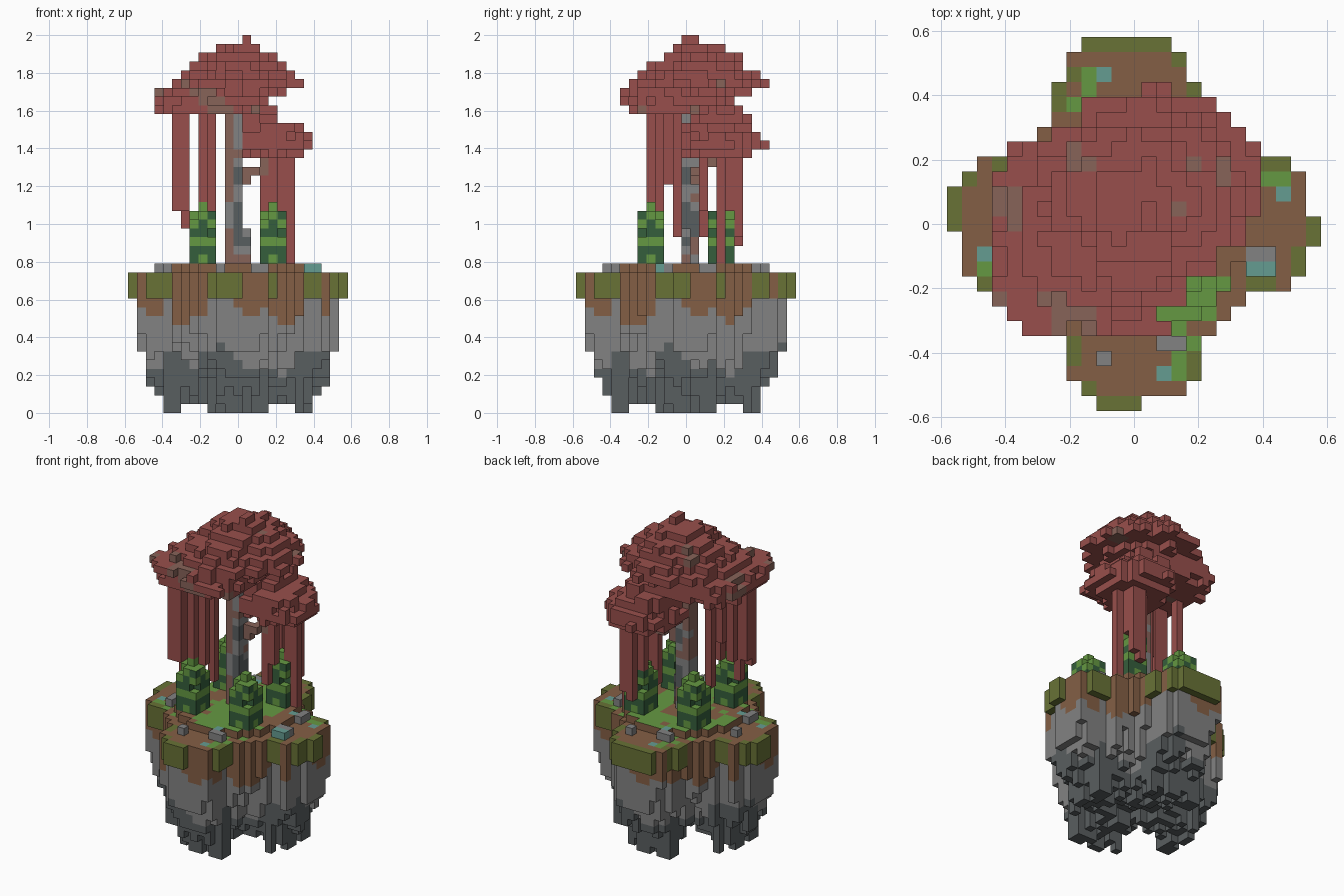
import bpy, bmesh, math, random
from mathutils import Vector, noise

if "Cube" in bpy.data.objects:
    bpy.data.objects.remove(bpy.data.objects["Cube"], do_unlink=True)

random.seed(7)
V = 2 / 43          # edge of one block
GROUND = 16         # first layer above the low rim

PALETTE = {
    "leaf red": "984F4C", "bark brown": "876359", "soil brown": "845F45",
    "moss olive": "687236", "grass green": "659942", "bush dark green": "355E3C",
    "pale stone": "828282", "deep stone": "595E60", "crystal teal": "659C91",
}


def linear(code):
    vals = [int(code[n:n + 2], 16) / 255 for n in (0, 2, 4)]
    return [((c + 0.055) / 1.055) ** 2.4 for c in vals] + [1]


MATERIALS = {}
for label, code in PALETTE.items():
    mat = bpy.data.materials.new(label)
    mat.use_nodes = True
    mat.diffuse_color = linear(code)
    mat.node_tree.nodes["Principled BSDF"].inputs["Base Color"].default_value = linear(code)
    MATERIALS[label] = mat
INDEX = {label: n for n, label in enumerate(PALETTE)}

blocks = {}         # block position -> (part, side colour, top colour)


def put(part, cell, colour, top=None):
    blocks.setdefault(cell, (part, colour, top or colour))


def wave(x, y, z=0, size=4.0):
    return noise.noise(Vector((x + 0.37, y + 0.61, z + 0.23)) / size)


def four_turns(x, y):
    for _ in range(4):
        yield x, y
        x, y = -y, x


# Island outline: a cross of four arms, half width by distance from the centre
HALF_WIDTH = {11: 3.5, 10: 4, 9: 4.5, 8: 4.5, 7: 5, 6: 6}
TIPS = {(0, 12): (-3, 2), (-12, 0): (0, 2), (0, -12): (-2, 0), (12, 0): (-1, 0)}
UNDERSIDE = [2, 2, 2, 1, 1, 1, 1, 1, 1, 3, 4, 7, 13]


def inside(x, y):
    a = max(abs(x), abs(y))
    if a > 12:
        return False
    if a < 6:
        return True
    lat = x if abs(y) == a else y
    if a == 12:
        low, high = TIPS[(0, y) if abs(y) == a else (x, 0)]
        return low <= lat <= high
    return abs(lat + (0.5 if y == a else 0)) <= HALF_WIDTH[a]


# The same cell seen on the +x arm: distance out, sideways offset
def on_arm(x, y):
    return next((p, q) for p, q in four_turns(x, y) if p >= abs(q))


def is_moss(p, q):
    return (p == 12 or p == 11 and q < -1 or p in (8, 9, 10) and q > 3
            or p in (8, 9) and q == -4)


def underside(p, q, rim):
    if rim and is_moss(p, q):
        return 13
    if p == 8 and q in (-1, 0, 2, 3) or p == 7 and q in (-3, 1, 2, 3):
        return 0
    low = UNDERSIDE[p] + 2 * max(0, abs(q) - 2)
    if p < 11:
        low += random.choice((-1, 0, 0, 1, 2))
        if rim:
            low = max(low, random.choice((4, 7, 9, 11)))
    return max(1, min(low, 13))


def rock_colour(p, q, z):
    shift = 4 * wave(p, q, 0, 3.1)
    if z > 10.9 + shift:
        return "soil brown"
    return "pale stone" if z > 5 + shift else "deep stone"


# Painted patches on the ground, repeated on every arm
patches = {}
for colour, spots in (("crystal teal", ((10, 2), (7, 2))),
                      ("grass green", ((10, 3), (8, 4), (9, 3), (7, 3), (6, 5)))):
    for x, y in spots:
        for spot in four_turns(x, y):
            patches[spot] = colour

# Floating island with mossy clumps on its rim and a raised lawn in the middle
for x in range(-12, 13):
    for y in range(-12, 13):
        if not inside(x, y):
            continue
        rim = not all(inside(x + p, y + q) for p, q in four_turns(1, 0))
        arm = on_arm(x, y)
        for z in range(underside(*arm, rim), GROUND):
            colour = "moss olive" if rim and is_moss(*arm) else rock_colour(*arm, z)
            put("island", (x, y, z), colour, patches.get((x, y)) if z == GROUND - 1 else None)
        if math.hypot(x, y) < 7.6:
            grass = "grass green" if wave(x, y, 5, 3.3) > -0.18 else "soil brown"
            put("lawn", (x, y, GROUND), "soil brown", patches.get((x, y), grass))

# Loose stones around the lawn and one crystal
for x, y in ((8, 2), (8, 3), (9, -2)):
    for p, q in four_turns(x, y):
        put("stones", (p, q, GROUND), "pale stone")
put("stones", (8, -2, GROUND), "pale stone")
for x in (8, 9):
    put("crystal", (x, -3, GROUND), "crystal teal")

# Four banded bushes
for cx, cy in four_turns(4, 4):
    for z in range(17, 24):
        for p in (-1, 0, 1):
            for q in (-1, 0, 1):
                if z == 23 and (p or q):
                    continue
                if z == 22 and p * q > 0 or z == 20 and p * q < 0:
                    continue
                mixed = z in (17, 22) and (p + q) % 2 or z == 21 and p * q
                put("bushes", (cx + p, cy + q, z),
                    "grass green" if z in (19, 23) or mixed else "bush dark green",
                    "grass green" if z > 20 else None)


def bark(x, y, z):
    n = wave(x * 2, y * 2, z, 3.5)
    return "bark brown" if n > 0 else "deep stone" if n < -0.22 else "pale stone"


# Trunk, root and side branch
for z in range(17, 36):
    for x in (-1, 0):
        for y in (0, 1):
            put("trunk", (x, y, z), bark(x, y, z))
    if z < 21:
        put("trunk", (1, 0, z), bark(1, 0, z))
for cell in ((1, 1, 26), (1, 1, 27), (2, 1, 27), (2, 2, 27), (3, 2, 27), (3, 2, 28), (3, 3, 28)):
    put("branch", cell, "bark brown")


# Leaf crowns: stacked ragged discs, radii listed from the bottom layer up;
# the power sets the outline, from diamond (1) through round (2) to square
def crown(part, cx, cy, bottom, radii, power, brown, reach=99):
    for n, r in enumerate(radii):
        for x in range(-9, 10):
            for y in range(-9, 10):
                d = (abs(x - cx) ** power + abs(y - cy) ** power) ** (1 / power)
                ragged = 1.4 * wave(x, y, n * 3, 2.0) + random.uniform(-0.4, 0.4)
                if d < r + min(ragged, 0.5) and x + y < reach:
                    dry = wave(x, y, n, 3.0) > brown
                    put(part, (x, y, bottom + n), "bark brown" if dry else "leaf red")


crown("top_crown", 0, 1.5, 35, (3.2, 5.2, 7.4, 6.7, 5.4, 4.5, 2.6), 1.6, 0.5)
crown("side_crown", -3.1, -0.8, 34, (5.7, 6.4, 6.1, 4.2, 2.6), 4, 0.27)
crown("low_crown", 3.6, 3.8, 29, (3.9, 5.1, 4.6, 4.1), 2, 0.6, 14)
crown("low_crown", 2, 4, 33, (3.2, 2.4), 2, 0.6)
for y in (0, 1):
    for z in (41, 42):
        put("top_crown", (1, y, z), "leaf red")


# Hanging vines: column position and lowest layer
def hang(top, columns):
    for x, y, low in columns:
        for z in range(low, top):
            put("vines", (x, y, z), "leaf red")


hang(36, ((-7, -4, 23), (-7, -3, 24), (-6, -3, 21), (-6, -4, 23), (-7, 0, 25), (-4, -4, 23),
          (-3, -3, 23), (-4, -2, 26), (-3, -1, 20)))
hang(31, ((3, 2, 20), (4, 2, 23), (6, 4, 17), (5, 4, 20), (5, 5, 23), (4, 6, 19), (5, 6, 20),
          (3, 5, 23)))

# Build each part from the visible sides of its blocks
SIDES = [Vector(d) for d in ((1, 0, 0), (-1, 0, 0), (0, 1, 0), (0, -1, 0), (0, 0, 1), (0, 0, -1))]


def build(part):
    bm = bmesh.new()
    corners = {}

    def vert(p):
        key = tuple(round(c * 2) for c in p)
        if key not in corners:
            corners[key] = bm.verts.new(p * V)
        return corners[key]

    for cell, (owner, colour, top) in blocks.items():
        if owner != part:
            continue
        centre = Vector(cell) + Vector((0, 0, 0.5))
        for side in SIDES:
            if tuple(int(c) for c in Vector(cell) + side) in blocks:
                continue
            u = Vector((side.y, side.z, side.x))
            w = side.cross(u)
            ring = [centre + (side + u * p + w * q) / 2 for p, q in four_turns(1, 1)]
            face = bm.faces.new([vert(p) for p in ring])
            face.material_index = INDEX[top if side.z > 0 else colour]
    mesh = bpy.data.meshes.new(part)
    bm.to_mesh(mesh)
    bm.free()
    for mat in MATERIALS.values():
        mesh.materials.append(mat)
    bpy.context.collection.objects.link(bpy.data.objects.new(part, mesh))


for part in dict.fromkeys(entry[0] for entry in blocks.values()):
    build(part)
